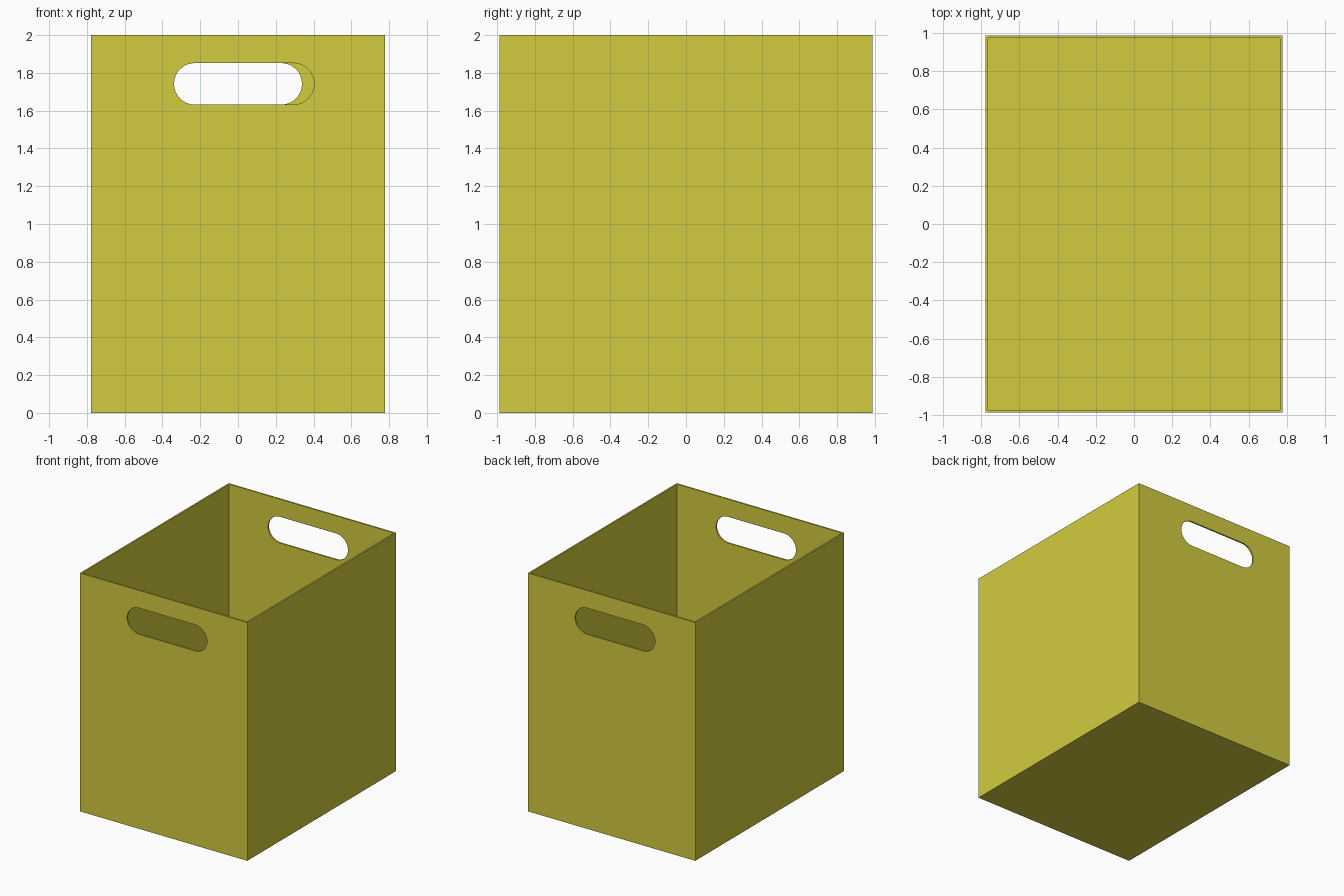
import bpy, bmesh, math

if "Cube" in bpy.data.objects:
    bpy.data.objects.remove(bpy.data.objects["Cube"])

W, D, H, T = 1.554, 1.974, 2.0, 0.013   # outer size and wall thickness


def make_object(name, bm):
    bmesh.ops.recalc_face_normals(bm, faces=bm.faces)
    mesh = bpy.data.meshes.new(name)
    bm.to_mesh(mesh)
    bm.free()
    obj = bpy.data.objects.new(name, mesh)
    bpy.context.collection.objects.link(obj)
    return obj


def box(name, sx, sy, z0, z1):
    bm = bmesh.new()
    bmesh.ops.create_cube(bm, size=1)
    for v in bm.verts:
        v.co = (v.co.x * sx, v.co.y * sy, z0 + (v.co.z + 0.5) * (z1 - z0))
    return make_object(name, bm)


def slot(name, x, y, z, half_len, r, n=16):
    # Rounded slot profile pushed through the wall along y
    bm = bmesh.new()
    verts = []
    for side, start in ((1, -math.pi / 2), (-1, math.pi / 2)):
        for i in range(n + 1):
            a = start + math.pi * i / n
            verts.append(bm.verts.new((x + side * (half_len - r) + r * math.cos(a),
                                       y - 0.1, z + r * math.sin(a))))
    face = bm.faces.new(verts)
    ext = bmesh.ops.extrude_face_region(bm, geom=[face])
    moved = [g for g in ext["geom"] if isinstance(g, bmesh.types.BMVert)]
    bmesh.ops.translate(bm, verts=moved, vec=(0, 0.2, 0))
    return make_object(name, bm)


# Thin-walled open bin
bin_body = box("storage_bin", W, D, 0, H)

# Cavity and the two hand slots, offset to opposite sides
cutters = [box("cavity_cutter", W - 2 * T, D - 2 * T, T, H + 0.2)]
for label, s in (("front", -1), ("back", 1)):
    cutters.append(slot(label + "_handle_cutter", -s * 0.032, s * D / 2, 1.742, 0.371, 0.11))

bpy.context.view_layer.objects.active = bin_body
bin_body.select_set(True)
for c in cutters:
    c.hide_render = True
    mod = bin_body.modifiers.new(c.name, 'BOOLEAN')
    mod.operation = 'DIFFERENCE'
    mod.solver = 'EXACT'
    mod.object = c
    bpy.ops.object.modifier_apply(modifier=mod.name)
    bpy.data.objects.remove(c)

# Smooth slot ends, crisp box edges
bpy.ops.object.shade_smooth_by_angle(angle=math.radians(30))

# Mustard finish
mat = bpy.data.materials.new("mustard")
mat.diffuse_color = (0.65, 0.6, 0.05, 1)
mat.use_nodes = True
mat.node_tree.nodes["Principled BSDF"].inputs["Base Color"].default_value = mat.diffuse_color
bin_body.data.materials.append(mat)
